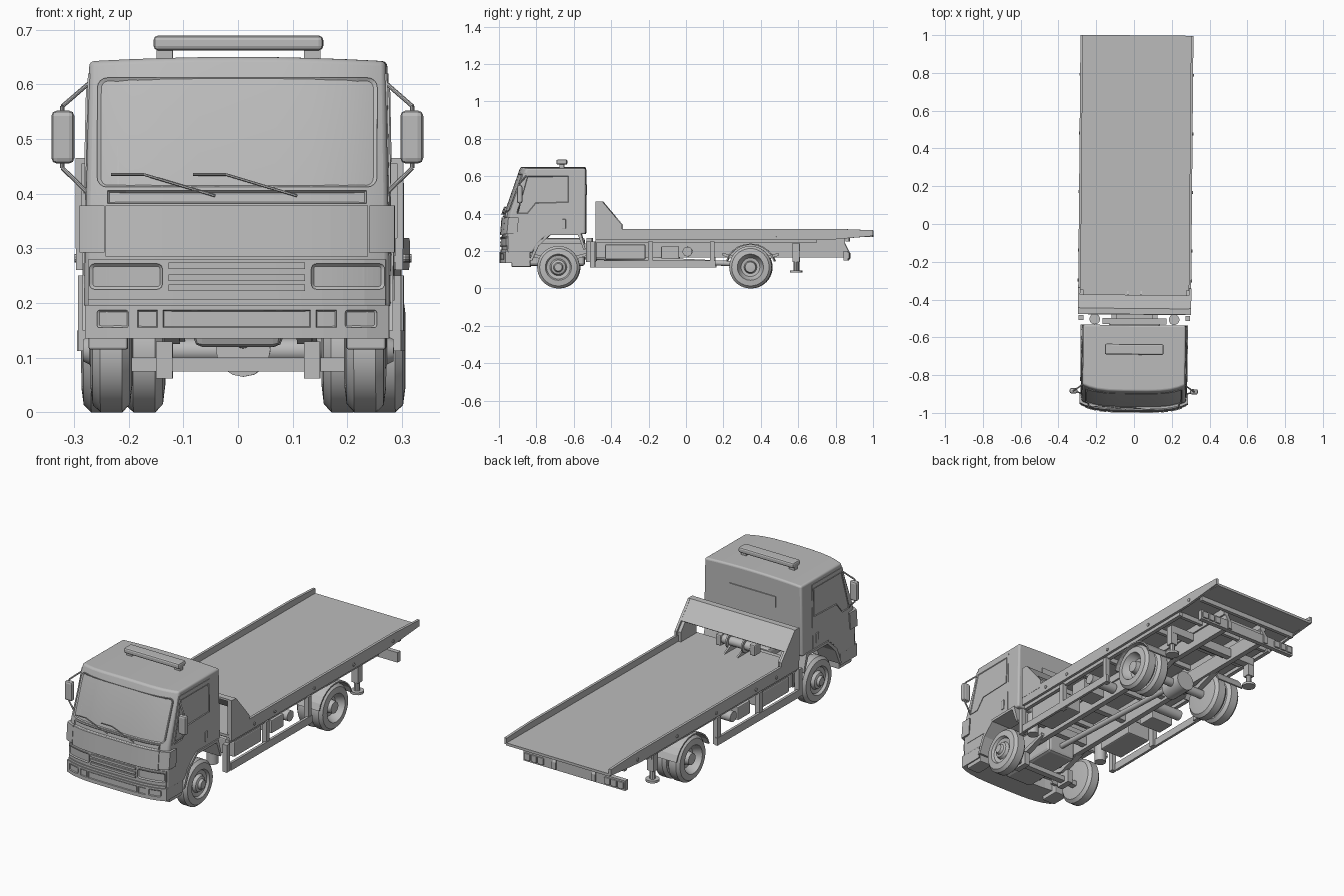
import bpy, bmesh, math
from mathutils import Matrix, Vector

cube = bpy.data.objects.get("Cube")
if cube:
    bpy.data.objects.remove(cube)

grey = bpy.data.materials.new("plain_grey")
grey.use_nodes = True
grey.diffuse_color = (0.5, 0.5, 0.5, 1)
grey.node_tree.nodes["Principled BSDF"].inputs["Base Color"].default_value = (0.5, 0.5, 0.5, 1)

# The whole truck stands turned by a hair about the cab
YAW = (Matrix.Translation((0, -0.75, 0)) @ Matrix.Rotation(-0.009, 4, 'Z')
       @ Matrix.Translation((0, 0.75, 0)))


def finish(name, bm, mirror=False, smooth=False, bevel=0, segments=2):
    if mirror:
        copy = bmesh.ops.duplicate(bm, geom=bm.verts[:] + bm.edges[:] + bm.faces[:])["geom"]
        verts = [g for g in copy if isinstance(g, bmesh.types.BMVert)]
        bmesh.ops.scale(bm, vec=(-1, 1, 1), verts=verts)
    bmesh.ops.recalc_face_normals(bm, faces=bm.faces[:])
    bm.transform(YAW)
    mesh = bpy.data.meshes.new(name)
    bm.to_mesh(mesh)
    bm.free()
    mesh.materials.append(grey)
    ob = bpy.data.objects.new(name, mesh)
    bpy.context.collection.objects.link(ob)
    if bevel:
        mod = ob.modifiers.new("soft_edges", 'BEVEL')
        mod.width, mod.segments = bevel, segments
        mod.limit_method, mod.angle_limit = 'ANGLE', math.radians(38)
    if smooth:
        bpy.ops.object.select_all(action='DESELECT')
        ob.select_set(True)
        bpy.context.view_layer.objects.active = ob
        bpy.ops.object.shade_smooth_by_angle(angle=math.radians(35))
    return ob


def box(name, x, y, z, mirror=False, bevel=0):
    bm = bmesh.new()
    size = [b - a for a, b in (x, y, z)]
    mid = [(a + b) / 2 for a, b in (x, y, z)]
    bmesh.ops.create_cube(bm, size=1, matrix=Matrix.Translation(mid) @ Matrix.Diagonal((*size, 1)))
    return finish(name, bm, mirror, bevel=bevel)


def rods(name, points, r, mirror=False, sides=10, r2=None):
    """Round bar along a chain of points."""
    bm = bmesh.new()
    for a, b in zip(points, points[1:]):
        a, b = Vector(a), Vector(b)
        turn = (b - a).to_track_quat('Z', 'Y').to_matrix().to_4x4()
        bmesh.ops.create_cone(bm, cap_ends=True, segments=sides, radius1=r, radius2=r2 or r,
                              depth=(b - a).length, matrix=Matrix.Translation((a + b) / 2) @ turn)
    return finish(name, bm, mirror, smooth=True)


def side_width(z):
    return 0.28 - 0.02 * (z - 0.2)


def prism(name, outline, x0, x1, mirror=False, inset=0, depth=0.004, bevel=0):
    """Side outline (y, z) pulled from x0 to x1; x1 may depend on height."""
    bm = bmesh.new()
    outer = x1 if callable(x1) else lambda z: x1
    a = [bm.verts.new((x0, y, z)) for y, z in outline]
    b = [bm.verts.new((outer(z), y, z)) for y, z in outline]
    bm.faces.new(a)
    cap = bm.faces.new(b)
    for i in range(len(a)):
        j = (i + 1) % len(a)
        bm.faces.new((a[i], a[j], b[j], b[i]))
    bmesh.ops.recalc_face_normals(bm, faces=bm.faces[:])
    if inset:
        bmesh.ops.inset_region(bm, faces=[cap], thickness=inset, depth=-depth)
    return finish(name, bm, mirror, bevel=bevel)


FRONT = [(0.1, -0.982), (0.29, -0.982), (0.4, -0.972), (0.64, -0.885), (0.7, -0.885)]


def front_y(x, z):
    for (z0, y0), (z1, y1) in zip(FRONT, FRONT[1:]):
        if z <= z1:
            break
    return y0 + (y1 - y0) * (z - z0) / (z1 - z0) + 0.035 * abs(x / 0.28) ** 4


def front_panel(name, x, z, proud, depth=0.03, inset=0, recess=0.006, corner=0, mirror=False):
    """Panel that follows the bowed cab front."""
    bm = bmesh.new()
    n = 14
    rows = []
    for i in range(n + 1):
        px = x[0] + (x[1] - x[0]) * i / n
        rows.append([bm.verts.new((px, front_y(px, pz) - proud + d, pz))
                     for pz, d in ((z[0], 0), (z[1], 0), (z[1], depth), (z[0], depth))])
    for a, b in zip(rows, rows[1:]):
        for k in range(4):
            bm.faces.new((a[k], a[(k + 1) % 4], b[(k + 1) % 4], b[k]))
    bm.faces.new(rows[0])
    bm.faces.new(rows[-1])
    if corner:
        edges = [e for r in (rows[0], rows[-1]) for e in r[0].link_edges[:] + r[1].link_edges[:]
                 if abs(e.verts[0].co.y - e.verts[1].co.y) > depth * 0.9
                 and e.verts[0].co.x == e.verts[1].co.x and abs(e.verts[0].co.z - e.verts[1].co.z) < 0.001]
        bmesh.ops.bevel(bm, geom=list(set(edges)), offset=corner, segments=4, profile=0.5, affect='EDGES')
    bmesh.ops.recalc_face_normals(bm, faces=bm.faces[:])
    if inset:
        faces = [f for f in bm.faces if f.normal.y < -0.6]
        bmesh.ops.inset_region(bm, faces=faces, thickness=inset, depth=-recess)
    return finish(name, bm, mirror)


def lathe(name, profile, centre, mirror=True):
    """(x, radius) profile turned about the axle."""
    bm = bmesh.new()
    vs = [bm.verts.new((x, 0, r)) for x, r in profile]
    es = [bm.edges.new(p) for p in zip(vs, vs[1:])]
    bmesh.ops.spin(bm, geom=vs + es, cent=(0, 0, 0), axis=(1, 0, 0), angle=math.tau, steps=40)
    bmesh.ops.remove_doubles(bm, verts=bm.verts[:], dist=0.0002)
    bmesh.ops.translate(bm, vec=centre, verts=bm.verts[:])
    return finish(name, bm, mirror, smooth=True)


# Cab shell: side outline lofted across the width with a bowed front and roof
outline = [(-0.535, 0.29), (-0.535, 0.65), (-0.885, 0.65), (-0.972, 0.4), (-0.982, 0.29),
           (-0.982, 0.19), (-0.82, 0.19), (-0.79, 0.235), (-0.765, 0.265), (-0.72, 0.29)]
bm = bmesh.new()
rings = []
for i in range(13):
    u = math.sin(math.pi * (i / 12 - 0.5))
    rings.append([bm.verts.new((u * side_width(z), y + (0.035 * u ** 4 if y < -0.85 else 0),
                                z - (0.008 * u * u if z > 0.6 else 0))) for y, z in outline])
for a, b in zip(rings, rings[1:]):
    for k in range(len(a)):
        j = (k + 1) % len(a)
        bm.faces.new((a[k], a[j], b[j], b[k]))
bm.faces.new(rings[0])
bm.faces.new(rings[-1])
finish("cab_shell", bm, smooth=True, bevel=0.018, segments=4)

# Cab front
front_panel("windscreen", (-0.256, 0.256), (0.412, 0.612), 0.004, inset=0.006, recess=0.005, corner=0.018)
front_panel("wiper_strip", (-0.237, 0.237), (0.382, 0.406), 0.01, inset=0.004)
front_panel("front_flap", (-0.24, 0.24), (0.285, 0.378), 0.012)
front_panel("corner_deflector", (0.242, 0.288), (0.292, 0.378), 0.012, depth=0.055, mirror=True)
front_panel("lamp_band", (-0.272, 0.272), (0.205, 0.28), 0.004)
front_panel("headlight", (0.136, 0.27), (0.225, 0.272), 0.009, inset=0.005, recess=0.005, corner=0.01, mirror=True)
for z in (0.222, 0.24, 0.262):
    front_panel("grille_slat", (-0.125, 0.125), (z, z + 0.012), 0.012)
front_panel("bumper", (-0.278, 0.278), (0.135, 0.196), 0.014, depth=0.13)
front_panel("bumper_lip", (-0.272, 0.272), (0.196, 0.207), 0.009, depth=0.1)
front_panel("bumper_plate", (-0.135, 0.135), (0.155, 0.187), 0.017, inset=0.003, recess=0.004)
front_panel("bumper_square", (0.145, 0.182), (0.155, 0.187), 0.017, inset=0.003, recess=0.004, mirror=True)
front_panel("fog_light", (0.198, 0.256), (0.155, 0.187), 0.017, inset=0.006, recess=0.006, corner=0.006, mirror=True)
for x in (-0.17, -0.02):
    ends = [(x + dx, front_y(x, z) - 0.012, z) for dx, z in ((-0.06, 0.435), (0, 0.435), (0.13, 0.396))]
    rods("wiper", ends, 0.0025, sides=6)

# Cab sides and back
prism("door", [(-0.92, 0.25), (-0.92, 0.4), (-0.855, 0.62), (-0.615, 0.62), (-0.615, 0.3), (-0.735, 0.3), (-0.79, 0.25)],
      0.26, lambda z: side_width(z) + 0.002, True)
prism("door_window", [(-0.9, 0.4), (-0.845, 0.6), (-0.625, 0.6), (-0.625, 0.46), (-0.8, 0.455), (-0.845, 0.4)],
      0.26, lambda z: side_width(z) + 0.005, True, inset=0.005)
box("door_handle", (0.27, 0.283), (-0.66, -0.64), (0.32, 0.37), True, 0.002)
box("rear_window", (-0.13, 0.13), (-0.54, -0.53), (0.5, 0.555))
arch = [(-0.835, 0.15), (-0.8, 0.235), (-0.73, 0.298), (-0.56, 0.298), (-0.535, 0.21),
        (-0.545, 0.205), (-0.575, 0.285), (-0.725, 0.285), (-0.785, 0.228), (-0.82, 0.15)]
prism("front_wheel_arch", arch, 0.17, 0.284, True)
box("cab_step", (0.2, 0.272), (-0.93, -0.83), (0.115, 0.2), True, 0.004)

# Mirrors on bent arms
box("mirror", (0.298, 0.34), (-0.9, -0.872), (0.455, 0.552), True, 0.01)
rods("mirror_arm", [(0.268, -0.85, 0.605), (0.32, -0.886, 0.56), (0.32, -0.886, 0.447), (0.272, -0.9, 0.4)], 0.004, True)

# Roof beacon bar
box("beacon_bar", (-0.155, 0.155), (-0.692, -0.635), (0.662, 0.689), bevel=0.008)
box("beacon_foot", (0.12, 0.15), (-0.675, -0.65), (0.635, 0.665), True)

# Wheels
tyre = [(0, 0), (0, 0.065), (0.004, 0.098), (0.018, 0.1135), (0.058, 0.1135), (0.072, 0.1), (0.076, 0.07)]
front_rim = [(0.064, 0.063), (0.06, 0.045), (0.074, 0.038), (0.078, 0.026), (0.09, 0.02), (0.09, 0)]
rear_rim = [(0.05, 0.06), (0.036, 0.05), (0.034, 0.034), (0.068, 0.028), (0.072, 0)]
lathe("front_wheel", tyre + front_rim, (0.194, -0.68, 0.1135))
lathe("rear_outer_wheel", tyre + rear_rim, (0.22, 0.347, 0.1135))
lathe("rear_inner_wheel", tyre + [(0.076, 0)], (0.143, 0.347, 0.1135))

# Rear mudguards
angles = [math.radians(a) for a in range(15, 166, 15)]
arc = [(0.347 + r * math.cos(a), 0.1135 + r * math.sin(a) * 0.93)
       for r, seq in ((0.136, angles), (0.129, angles[::-1])) for a in seq]
prism("rear_mudguard", arc, 0.143, 0.293, True)

# Loading deck
box("deck_floor", (-0.29, 0.29), (-0.48, 0.999), (0.274, 0.287))
rail = [(-0.48, 0.26), (-0.48, 0.319), (0.8, 0.319), (0.999, 0.311), (0.999, 0.28), (0.77, 0.26)]
prism("deck_side_rail", rail, 0.286, 0.299, True)
for y in (-0.3, -0.14, 0.17, 0.48, 0.79):
    rods("side_marker", [(0.295, y, 0.282), (0.303, y, 0.282)], 0.008, True)
for i in range(8):
    y = -0.44 + i * 0.185
    box("deck_crossmember", (-0.285, 0.285), (y, y + 0.018), (0.25, 0.275))
box("deck_runner", (0.1, 0.13), (-0.48, 0.85), (0.238, 0.275), True)
box("deck_lower_ledge", (0.265, 0.285), (-0.48, 0.7), (0.243, 0.262), True)

# Headboard: end cheeks with a sloping panel over the winch
cheek = [(-0.48, 0.3), (-0.48, 0.465), (-0.445, 0.465), (-0.34, 0.34), (-0.34, 0.3)]
prism("headboard_cheek", cheek, 0.288, 0.3, True)
prism("headboard_panel", [(-0.478, 0.465), (-0.447, 0.465), (-0.375, 0.381), (-0.383, 0.375), (-0.452, 0.455), (-0.478, 0.455)], -0.29, 0.29)
prism("headboard_gusset", [(-0.475, 0.287), (-0.475, 0.455), (-0.45, 0.455), (-0.35, 0.335), (-0.35, 0.287)], 0.272, 0.288, True)
rods("winch_drum", [(-0.08, -0.42, 0.33), (0.08, -0.42, 0.33)], 0.022, sides=16)
rods("winch_flange", [(0.04, -0.42, 0.33), (0.048, -0.42, 0.33)], 0.036, True, sides=16)
box("winch_motor", (0.08, 0.11), (-0.445, -0.395), (0.3, 0.355), True, 0.006)
prism("winch_bracket", [(-0.45, 0.287), (-0.45, 0.32), (-0.42, 0.32), (-0.355, 0.287)], 0.032, 0.04, True)

# Chassis
box("chassis_rail", (0.095, 0.122), (-0.93, 0.85), (0.165, 0.24), True)
for y in (-0.88, -0.5, -0.2, 0.1, 0.6, 0.82):
    box("chassis_crossmember", (-0.1, 0.1), (y, y + 0.03), (0.18, 0.225))
box("engine", (-0.08, 0.08), (-0.88, -0.54), (0.12, 0.27), bevel=0.015)
rods("drive_shaft", [(0, -0.55, 0.17), (0, 0.3, 0.13)], 0.014, sides=14)
box("front_axle", (-0.2, 0.2), (-0.695, -0.665), (0.075, 0.1))
box("front_spring_seat", (0.12, 0.15), (-0.72, -0.64), (0.062, 0.13), True)
rods("rear_axle", [(-0.25, 0.347, 0.1135), (0.25, 0.347, 0.1135)], 0.022, sides=14)
rods("rear_differential", [(0, 0.28, 0.115), (0, 0.35, 0.115), (0, 0.4, 0.115)], 0.05, sides=16)
for y in (-0.68, 0.347):
    spring = [(y - 0.15, 0.175), (y, 0.125), (y + 0.15, 0.175), (y + 0.15, 0.19), (y, 0.15), (y - 0.15, 0.19)]
    prism("leaf_spring", spring, 0.107, 0.135, True)

# Gear between cab and deck
rods("air_cylinder", [(0.21, -0.505, 0.14), (0.21, -0.505, 0.25)], 0.028, True, sides=18)
box("cab_rear_mount", (-0.17, 0.17), (-0.53, -0.5), (0.22, 0.27))

# Side guards, lockers and tanks
box("side_guard_bar", (0.284, 0.297), (-0.48, 0.16), (0.112, 0.15), True)
for y in (-0.51, -0.2, 0.13):
    box("side_guard_post", (0.27, 0.295), (y, y + 0.025), (0.112, 0.25), True)
box("side_locker", (0.15, 0.28), (-0.43, -0.215), (0.155, 0.235), True, 0.006)
box("battery_box", (0.15, 0.275), (-0.13, -0.035), (0.16, 0.225), True, 0.004)
rods("air_tank", [(0.13, 0.01, 0.197), (0.28, 0.01, 0.197)], 0.026, True, sides=18)

# Stabiliser legs
box("stabiliser_beam", (-0.25, 0.25), (0.57, 0.61), (0.2, 0.24))
rods("stabiliser_leg", [(0.24, 0.59, 0.09), (0.24, 0.59, 0.22)], 0.014, True)
box("stabiliser_sleeve", (0.222, 0.258), (0.572, 0.608), (0.14, 0.24), True)
rods("stabiliser_foot", [(0.24, 0.59, 0.085), (0.24, 0.59, 0.097)], 0.032, True, sides=16)

# Rear light bar
prism("light_bar_arm", [(0.7, 0.2), (0.7, 0.24), (0.85, 0.24), (0.875, 0.19), (0.875, 0.155), (0.85, 0.155), (0.83, 0.2)], 0.1, 0.122, True)
box("rear_light_bar", (-0.285, 0.285), (0.845, 0.868), (0.15, 0.2))
for x in (0.17, 0.208, 0.246):
    box("rear_lamp", (x, x + 0.032), (0.866, 0.876), (0.158, 0.192), True, 0.003)
